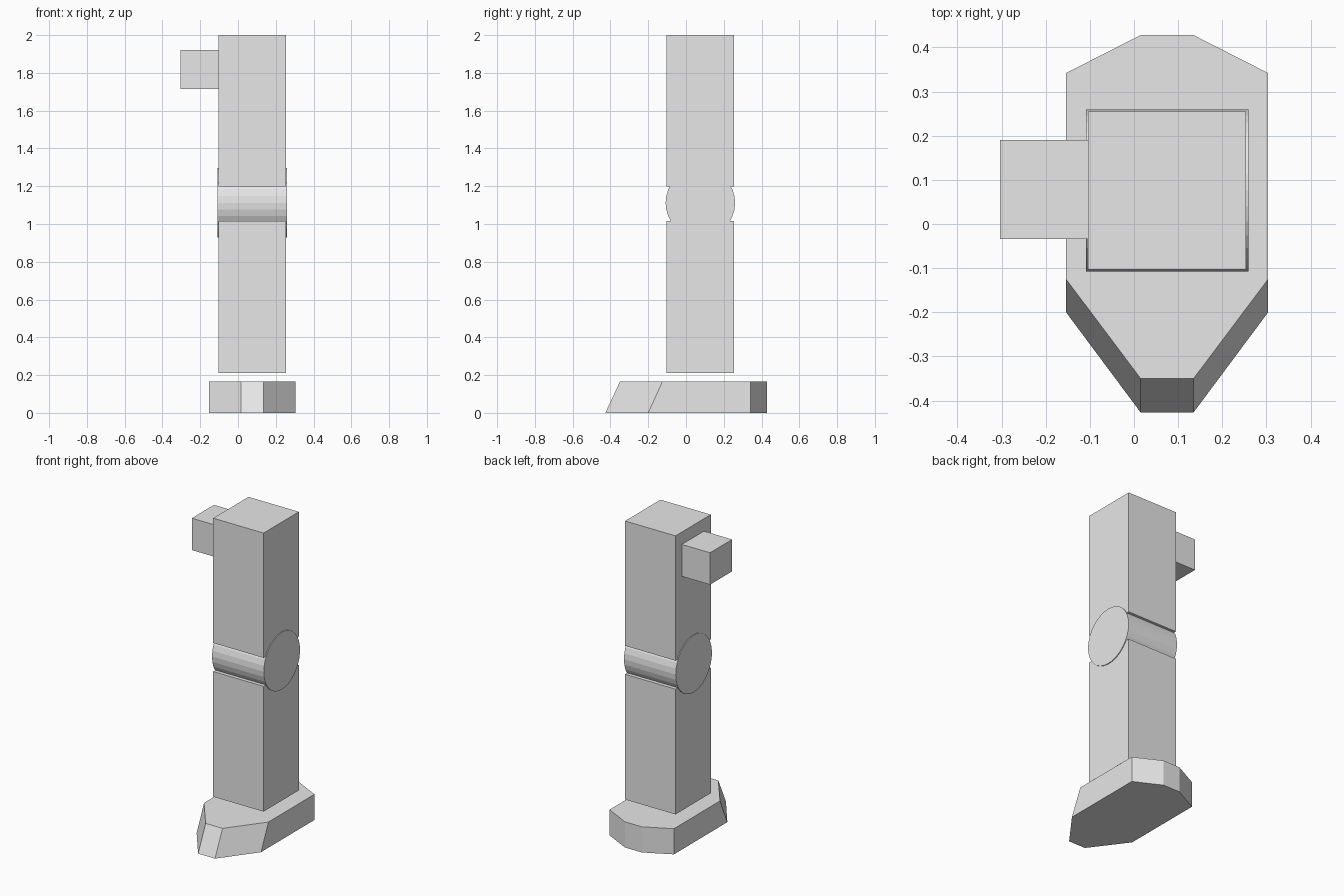
import bpy
import bmesh
import math
from mathutils import Matrix, Vector

default = bpy.data.objects.get("Cube")
if default:
    bpy.data.objects.remove(default, do_unlink=True)

# Single plain grey material
GREY = (0.8, 0.8, 0.8, 1.0)
mat = bpy.data.materials.new("light_grey")
mat.use_nodes = True
mat.diffuse_color = GREY
mat.node_tree.nodes["Principled BSDF"].inputs["Base Color"].default_value = GREY


def finish(name, bm):
    bmesh.ops.recalc_face_normals(bm, faces=bm.faces)
    mesh = bpy.data.meshes.new(name)
    bm.to_mesh(mesh)
    bm.free()
    mesh.materials.append(mat)
    obj = bpy.data.objects.new(name, mesh)
    bpy.context.collection.objects.link(obj)
    return obj


def box(name, low, high):
    low, high = Vector(low), Vector(high)
    bm = bmesh.new()
    place = Matrix.Translation((low + high) / 2) @ Matrix.Diagonal((*(high - low), 1))
    bmesh.ops.create_cube(bm, size=1, matrix=place)
    return finish(name, bm)


CX, CY = 0.075, 0.076   # axis of the leg
HALF = 0.179            # half width of the leg

# Upper and lower leg, with the hip peg on the right side
for name, z0, z1 in (("lower_leg", 0.21, 1.015), ("upper_leg", 1.198, 2.0)):
    box(name, (CX - HALF, CY - HALF, z0), (CX + HALF, CY + HALF, z1))
box("hip_peg", (-0.304, -0.034, 1.715), (CX - HALF, 0.19, 1.92))

# Knee joint: flat-sided cylinder lying across the leg
bm = bmesh.new()
bmesh.ops.create_cone(
    bm, cap_ends=True, segments=32, radius1=0.184, radius2=0.184, depth=0.368,
    matrix=Matrix.Translation((CX, CY, 1.112)) @ Matrix.Rotation(math.pi / 2, 4, "Y"))
finish("knee_joint", bm)

# Foot: mirrored half outline of (half width, y at the sole, y at the top)
half = [(0.06, -0.427, -0.35), (0.229, -0.2, -0.125),
        (0.229, 0.342, 0.342), (0.06, 0.428, 0.428)]
outline = half + [(-w, a, b) for w, a, b in reversed(half)]
bm = bmesh.new()
sole = [bm.verts.new((CX + w, a, 0)) for w, a, b in outline]
top = [bm.verts.new((CX + w, b, 0.165)) for w, a, b in outline]
bm.faces.new(sole)
bm.faces.new(top)
for i in range(len(outline)):
    j = (i + 1) % len(outline)
    bm.faces.new((sole[i], sole[j], top[j], top[i]))
finish("foot", bm)
